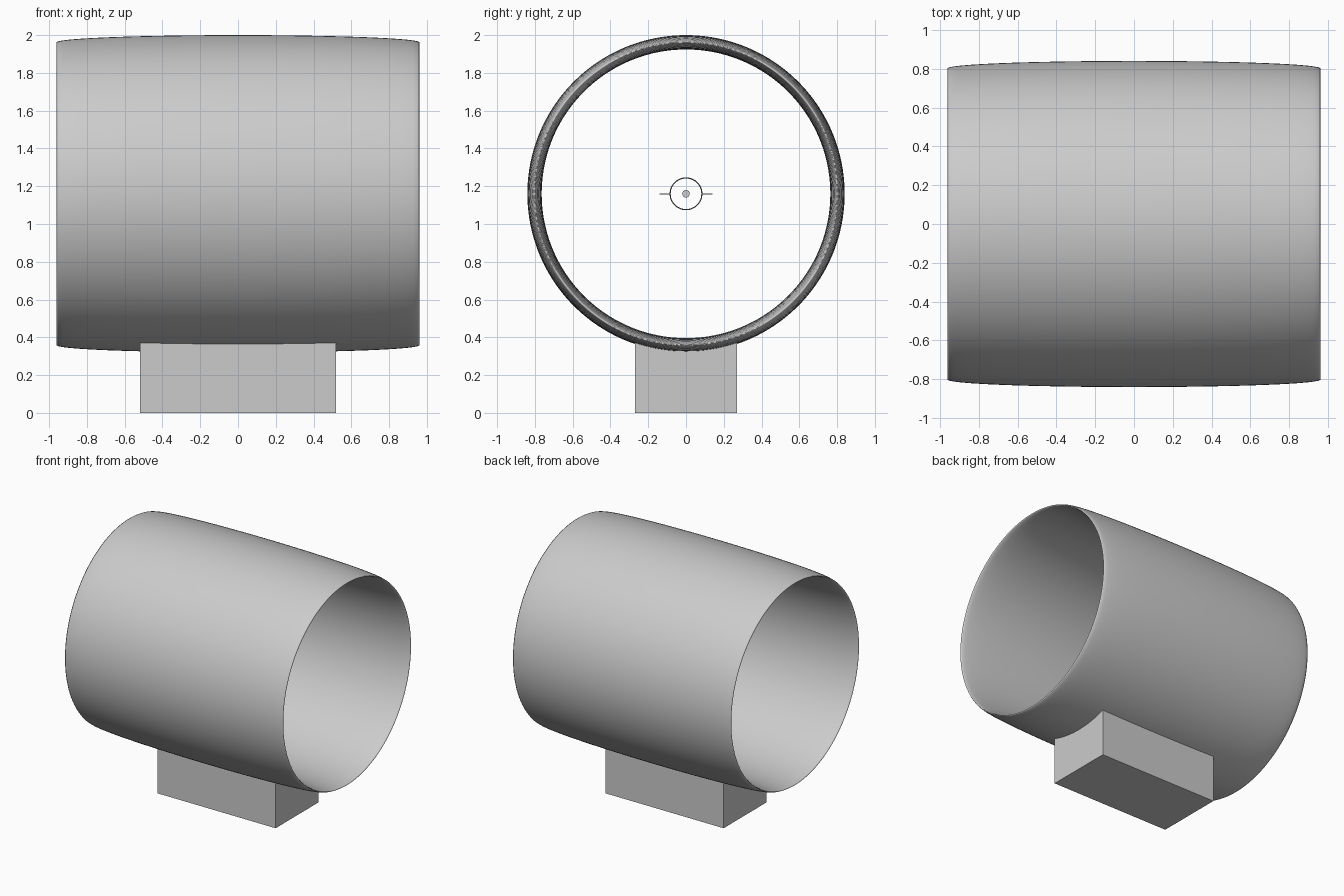
import bpy, math
from math import pi

if "Cube" in bpy.data.objects:
    bpy.data.objects.remove(bpy.data.objects["Cube"])

AXIS_Z = 1.16


def smooth(o):
    bpy.context.view_layer.objects.active = o
    o.select_set(True)
    for p in o.data.polygons:
        p.use_smooth = True
    o.select_set(False)


def ring(name, major, minor, half_len, seg, sides):
    """Hoop around the x axis with a long thin elliptical wall section."""
    verts, faces = [], []
    for i in range(seg):
        a = 2 * pi * i / seg
        for j in range(sides):
            b = 2 * pi * j / sides
            r = major + minor * math.sin(b)
            verts.append((half_len * math.cos(b), r * math.cos(a), AXIS_Z + r * math.sin(a)))
            n, k = (i + 1) % seg, (j + 1) % sides
            faces.append((i * sides + j, i * sides + k, n * sides + k, n * sides + j))
    me = bpy.data.meshes.new(name)
    me.from_pydata(verts, [], faces)
    o = bpy.data.objects.new(name, me)
    bpy.context.collection.objects.link(o)
    smooth(o)
    return o


def box(name, loc, size):
    bpy.ops.mesh.primitive_cube_add(size=1, location=loc)
    o = bpy.context.object
    o.name = name
    o.scale = size
    bpy.ops.object.transform_apply(location=False, rotation=False, scale=True)
    return o


# Large open barrel
ring("barrel", 0.802, 0.038, 0.96, 160, 48)

# Foot block, its top buried in the barrel wall
box("base_block", (0, 0, 0.19), (1.04, 0.54, 0.38))

# Small sleeve, core rod and side fins in the middle
ring("inner_sleeve", 0.084, 0.003, 0.15, 48, 16)
bpy.ops.mesh.primitive_cylinder_add(vertices=24, radius=0.02, depth=0.3,
                                    location=(0, 0, AXIS_Z), rotation=(0, pi / 2, 0))
core = bpy.context.object
core.name = "core_rod"
bpy.ops.object.shade_smooth_by_angle()
for side, label in ((-1, "front"), (1, "back")):
    box("fin_" + label, (0, side * 0.1125, AXIS_Z), (0.15, 0.055, 0.005))
